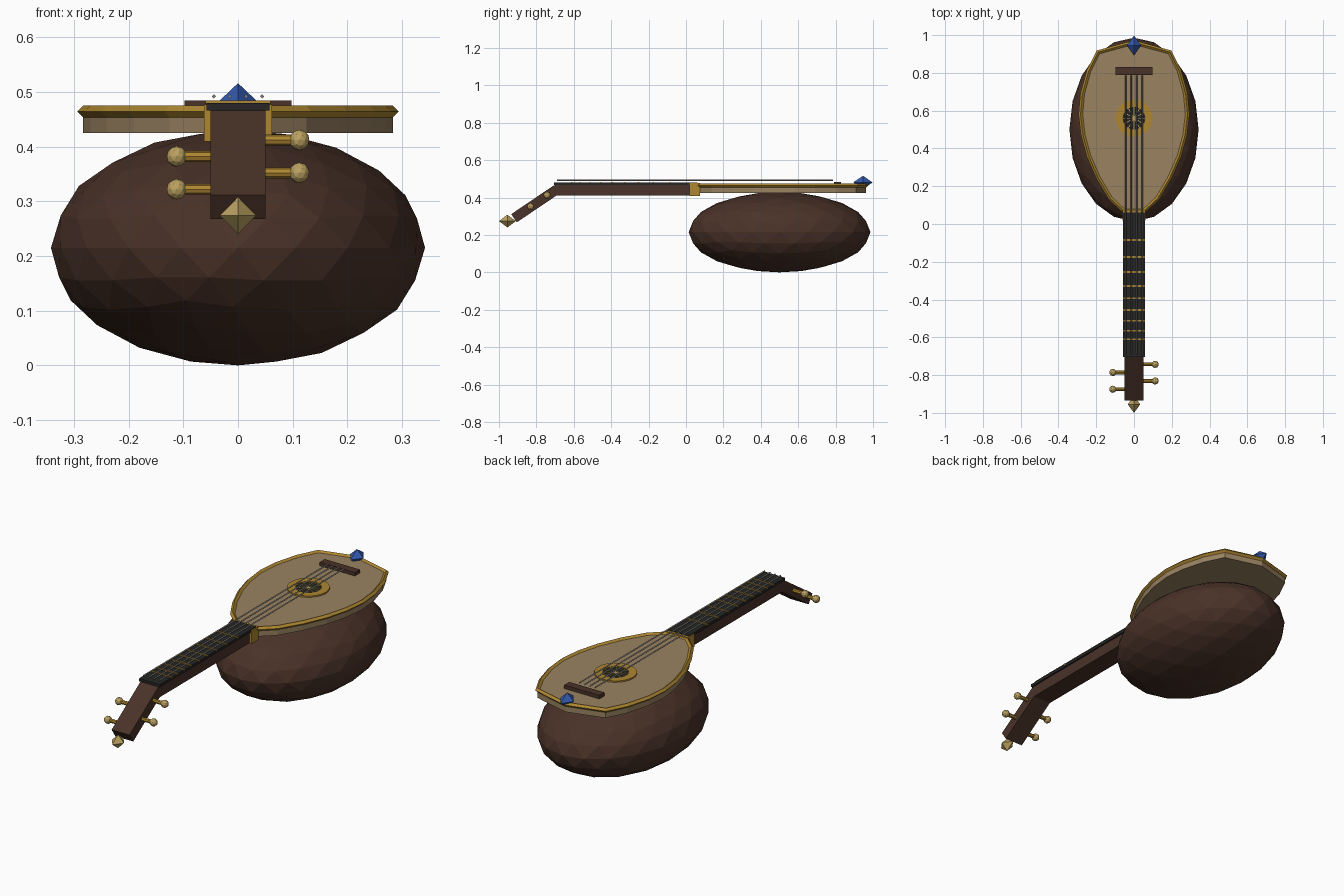
import bpy, bmesh, math
from mathutils import Matrix, Vector

if "Cube" in bpy.data.objects:
    bpy.data.objects.remove(bpy.data.objects["Cube"])


def material(name, rgb):
    m = bpy.data.materials.new(name)
    m.diffuse_color = (*rgb, 1)
    m.use_nodes = True
    m.node_tree.nodes["Principled BSDF"].inputs["Base Color"].default_value = m.diffuse_color
    return m


BROWN = material("dark brown wood", (0.068, 0.032, 0.021))
SPRUCE = material("pale wood", (0.32, 0.225, 0.12))
GOLD = material("gold", (0.42, 0.24, 0.03))
PALE = material("pale gold", (0.50, 0.36, 0.12))
BLACK = material("ebony", (0.018, 0.019, 0.018))
STEEL = material("string grey", (0.24, 0.23, 0.19))
BLUE = material("blue gem", (0.035, 0.10, 0.42))


def finish(name, bm, mat):
    bmesh.ops.recalc_face_normals(bm, faces=bm.faces)
    me = bpy.data.meshes.new(name)
    bm.to_mesh(me)
    bm.free()
    me.materials.append(mat)
    ob = bpy.data.objects.new(name, me)
    bpy.context.collection.objects.link(ob)
    return ob


def place(loc, size=(1, 1, 1), rot=Matrix()):
    return Matrix.Translation(loc) @ rot @ Matrix.Diagonal((*size, 1))


def box(name, loc, size, mat, rot=Matrix()):
    bm = bmesh.new()
    bmesh.ops.create_cube(bm, size=1, matrix=place(loc, size, rot))
    return finish(name, bm, mat)


def ball(name, loc, radii, mat, detail):
    bm = bmesh.new()
    bmesh.ops.create_icosphere(bm, subdivisions=detail, radius=1, matrix=place(loc, radii))
    return finish(name, bm, mat)


def rod(name, a, b, r, mat, sides):
    a, b = Vector(a), Vector(b)
    rot = (b - a).to_track_quat('Z', 'Y').to_matrix().to_4x4()
    bm = bmesh.new()
    bmesh.ops.create_cone(bm, cap_ends=True, segments=sides, radius1=r, radius2=r,
                          depth=(b - a).length, matrix=place((a + b) / 2, rot=rot))
    return finish(name, bm, mat)


def octahedron(name, loc, radii, mat):
    bm = bmesh.new()
    pts = [(1, 0, 0), (0, 1, 0), (-1, 0, 0), (0, -1, 0)]
    ring = [bm.verts.new(p) for p in pts]
    for z in (1, -1):
        tip = bm.verts.new((0, 0, z))
        for i in range(4):
            bm.faces.new((ring[i], ring[(i + 1) % 4], tip))
    bm.transform(place(loc, radii))
    return finish(name, bm, mat)


# Rounded bowl under the soundboard
ball("bowl", (0, 0.5, 0.215), (0.342, 0.486, 0.215), BROWN, 3)

# Egg-shaped soundboard
half = [(0.055, 0.07), (0.125, 0.135), (0.19, 0.245), (0.24, 0.36), (0.27, 0.47),
        (0.283, 0.58), (0.273, 0.69), (0.24, 0.81), (0.19, 0.91)]
outline = half + [(0, 0.962)] + [(-x, y) for x, y in reversed(half)]
bm = bmesh.new()
face = bm.faces.new([bm.verts.new((x, y, 0.425)) for x, y in outline])
top = bmesh.ops.extrude_face_region(bm, geom=[face])
bmesh.ops.translate(bm, vec=(0, 0, 0.041),
                    verts=[v for v in top["geom"] if isinstance(v, bmesh.types.BMVert)])
finish("soundboard", bm, SPRUCE)

# Gold binding: a diamond section swept round the outline
bm = bmesh.new()
n = len(outline)
rings = []
for i in range(n):
    p, prev, nxt = (Vector(outline[k % n]) for k in (i, i - 1, i + 1))
    n1, n2 = ((b - a).normalized() for a, b in ((prev, p), (p, nxt)))
    out = Vector((n1.y + n2.y, -n1.x - n2.x)).normalized()
    rings.append([bm.verts.new((p.x + out.x * d, p.y + out.y * d, 0.464 + z))
                  for d, z in ((0.011, 0), (0, 0.011), (-0.014, 0), (0, -0.011))])
for i in range(n):
    a, b = rings[i], rings[(i + 1) % n]
    for k in range(4):
        bm.faces.new((a[k], a[(k + 1) % 4], b[(k + 1) % 4], b[k]))
finish("binding", bm, GOLD)

# Rosette: gold ring, dark hole and radiating bars
bm = bmesh.new()
S = 24
loops = [[bm.verts.new((r * math.cos(math.tau * i / S), 0.56 + r * math.sin(math.tau * i / S), z))
          for i in range(S)]
         for r, z in ((0.098, 0.462), (0.098, 0.473), (0.06, 0.473), (0.06, 0.462))]
for k in range(4):
    a, b = loops[k], loops[(k + 1) % 4]
    for i in range(S):
        j = (i + 1) % S
        bm.faces.new((a[i], a[j], b[j], b[i]))
finish("rosette_ring", bm, GOLD)
rod("sound_hole", (0, 0.56, 0.462), (0, 0.56, 0.468), 0.061, BLACK, 24)
for i in range(6):
    box("rosette_bar", (0, 0.56, 0.469), (0.12, 0.004, 0.004), PALE,
        Matrix.Rotation(math.pi * i / 6, 4, 'Z'))

# Bridge and gem at the tail
box("bridge", (0, 0.81, 0.474), (0.196, 0.04, 0.02), BROWN)
octahedron("tail_gem", (0, 0.946, 0.481), (0.037, 0.052, 0.035), BLUE)

# Neck, fingerboard, frets and collar
box("neck", (0, -0.32, 0.439), (0.1, 0.76, 0.058), BROWN)
box("fingerboard", (0, -0.322, 0.473), (0.116, 0.766, 0.014), BLACK)
box("collar", (0, 0.047, 0.443), (0.124, 0.055, 0.068), GOLD)
for y in (-0.085, -0.175, -0.254, -0.328, -0.393, -0.455, -0.512, -0.565, -0.61):
    box("fret", (0, y, 0.481), (0.118, 0.009, 0.006), GOLD)

# Strings
for x in (-0.044, -0.0147, 0.0147, 0.044):
    rod("string", (x, -0.69, 0.492), (x, 0.785, 0.492), 0.004, STEEL, 4)

# Tilted headstock with end finial
TILT = math.radians(34)
along = Vector((0, -math.cos(TILT), -math.sin(TILT)))
up = Vector((0, -math.sin(TILT), math.cos(TILT)))
start = Vector((0, -0.705, 0.466)) - up * 0.0265
box("headstock", start + along * 0.138, (0.1, 0.277, 0.053), BROWN,
    Matrix.Rotation(TILT, 4, 'X'))
octahedron("finial", (0, -0.955, 0.274), (0.033, 0.045, 0.034), PALE)

# Tuning pegs, staggered left and right
for side, y, z in ((1, -0.743, 0.412), (-1, -0.786, 0.382),
                   (1, -0.831, 0.352), (-1, -0.875, 0.322)):
    rod("peg_shaft", (side * 0.04, y, z), (side * 0.108, y, z), 0.01, GOLD, 8)
    ball("peg_knob", (side * 0.112, y, z), (0.019,) * 3, PALE, 2)
